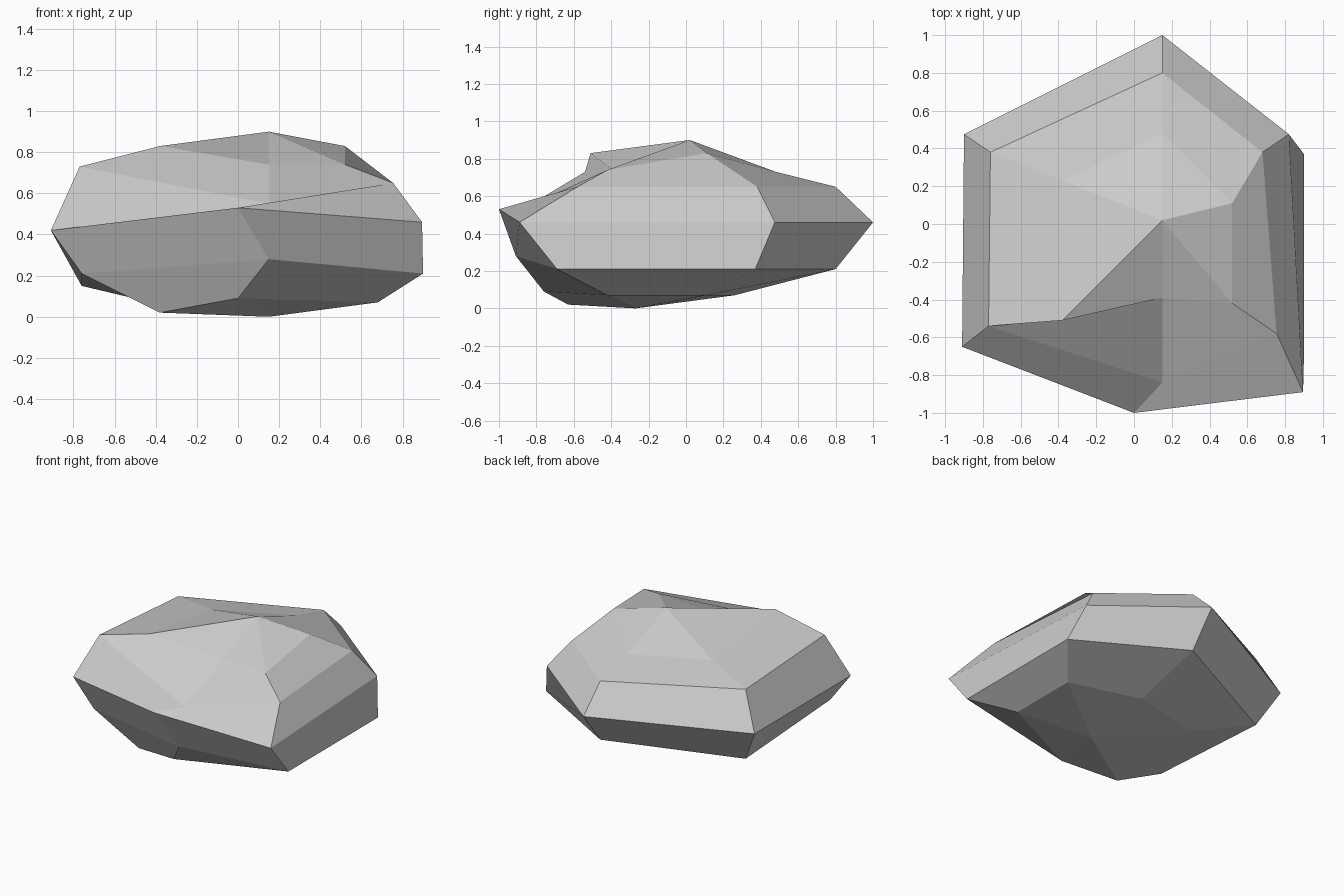
import bpy
import bmesh

# Remove the default cube only
default_cube = bpy.data.objects.get("Cube")
if default_cube:
    bpy.data.objects.remove(default_cube, do_unlink=True)


def flat_material(name, grey):
    """Make a plain matte material in one neutral colour."""
    material = bpy.data.materials.new(name)
    material.use_nodes = True
    colour = (grey, grey, grey, 1)
    material.diffuse_color = colour
    shader = material.node_tree.nodes["Principled BSDF"]
    shader.inputs["Base Color"].default_value = colour
    shader.inputs["Roughness"].default_value = 0.9
    return material


def bridge(mesh, lower, upper):
    """Join two six-sided rings with a belt of facets."""
    count = len(lower)
    for i in range(count):
        j = (i + 1) % count
        mesh.faces.new((lower[i], lower[j], upper[j], upper[i]))


def cap(mesh, ring, tip):
    """Close a ring with a fan of facets meeting at a tip."""
    count = len(ring)
    for i in range(count):
        mesh.faces.new((ring[i], ring[(i + 1) % count], tip))


# Irregular hexagonal rings, each running from the front round by +x
underside = [(0, -.76, .09), (.68, -.42, .07), (.68, .11, .07),
             (.15, .26, .07), (-.38, .16, .06), (-.38, -.63, .02)]
lower_belt = [(.15, -.91, .28), (.9, -.69, .21), (.9, .37, .21),
              (.15, .8, .21), (-.76, .38, .15), (-.76, -.62, .21)]
widest_rim = [(0, -1, .53), (.895, -.89, .46), (.82, .475, .46),
              (.15, 1, .46), (-.9, .475, .41), (-.91, -.65, .42)]
upper_belt = [(.15, -.84, .55), (.755, -.58, .65), (.68, .38, .65),
              (.15, .8, .65), (-.76, .38, .67), (-.77, -.54, .73)]
crown = [(.15, -.39, .74), (.52, -.42, .74), (.52, .11, .83),
         (.15, .48, .73), (-.38, .23, .73), (-.38, -.51, .83)]

# Stack the rings, bridge them and close both ends
mesh = bmesh.new()
profile = [underside, lower_belt, widest_rim, upper_belt, crown]
rings = [[mesh.verts.new(point) for point in ring] for ring in profile]
for lower, upper in zip(rings, rings[1:]):
    bridge(mesh, lower, upper)
cap(mesh, rings[-1], mesh.verts.new((.15, .02, .9)))
cap(mesh, rings[0], mesh.verts.new((.15, -.27, 0)))
bmesh.ops.recalc_face_normals(mesh, faces=mesh.faces)

# Flat-shaded boulder
data = bpy.data.meshes.new("boulder")
mesh.to_mesh(data)
mesh.free()
data.materials.append(flat_material("stone grey", .6))
boulder = bpy.data.objects.new("boulder", data)
bpy.context.collection.objects.link(boulder)
